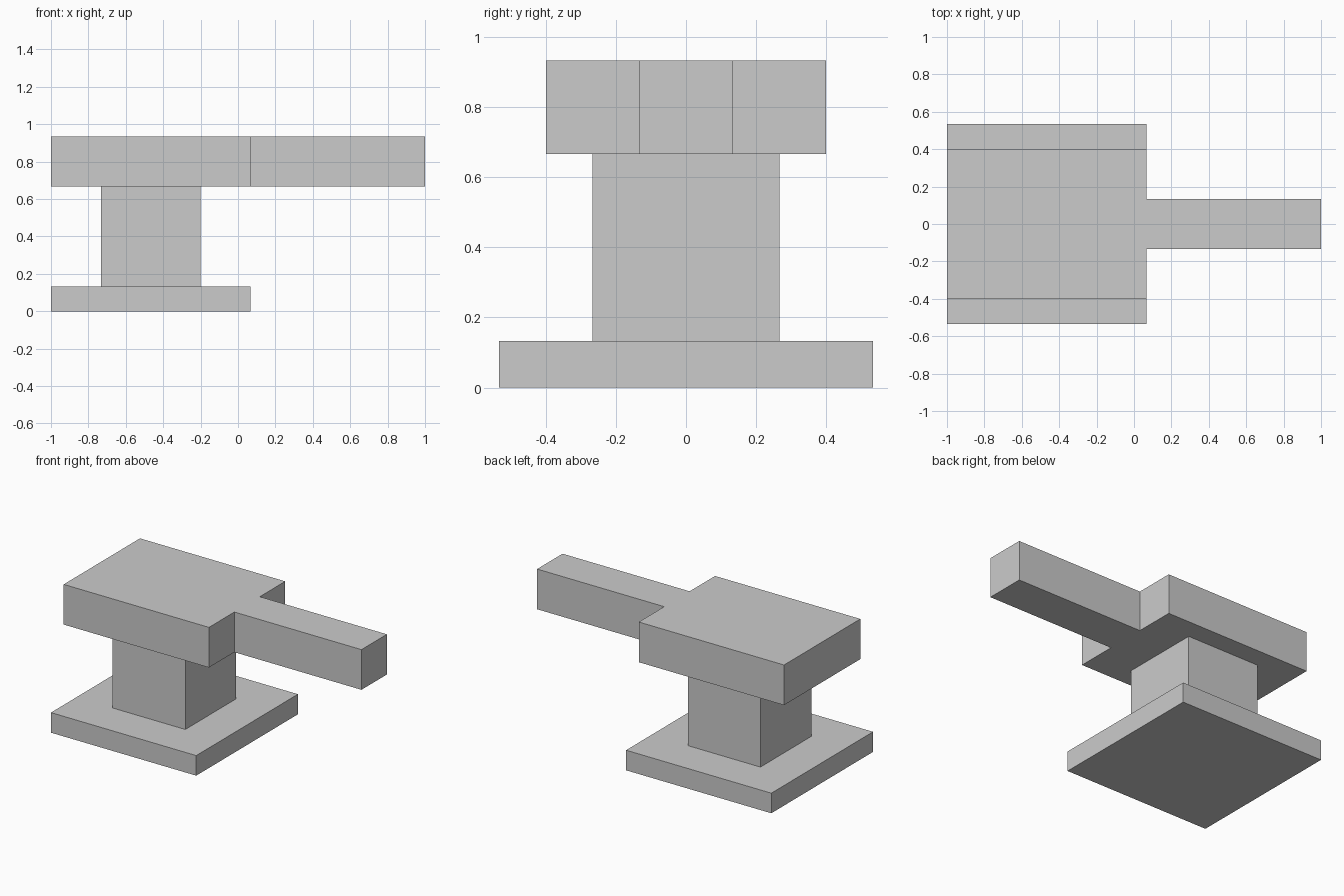
import bpy
import bmesh
from mathutils import Vector

if "Cube" in bpy.data.objects:
    bpy.data.objects.remove(bpy.data.objects["Cube"])

U = 2 / 30  # modelling grid step


def box(name, lo, hi):
    """Axis-aligned box between two corners given in grid steps."""
    lo, hi = Vector(lo) * U, Vector(hi) * U
    bm = bmesh.new()
    bmesh.ops.create_cube(bm, size=1)
    bmesh.ops.scale(bm, vec=hi - lo, verts=bm.verts)
    mesh = bpy.data.meshes.new(name)
    bm.to_mesh(mesh)
    bm.free()
    obj = bpy.data.objects.new(name, mesh)
    obj.location = (lo + hi) / 2
    bpy.context.collection.objects.link(obj)
    return obj


# Square foot plate
box("base_plate", (-15, -8, 0), (1, 8, 2))
# Pedestal column
box("pedestal", (-11, -4, 2), (-3, 4, 10))
# Wide head block
box("head", (-15, -6, 10), (1, 6, 14))
# Arm reaching forward from the head
box("arm", (1, -2, 10), (15, 2, 14))
